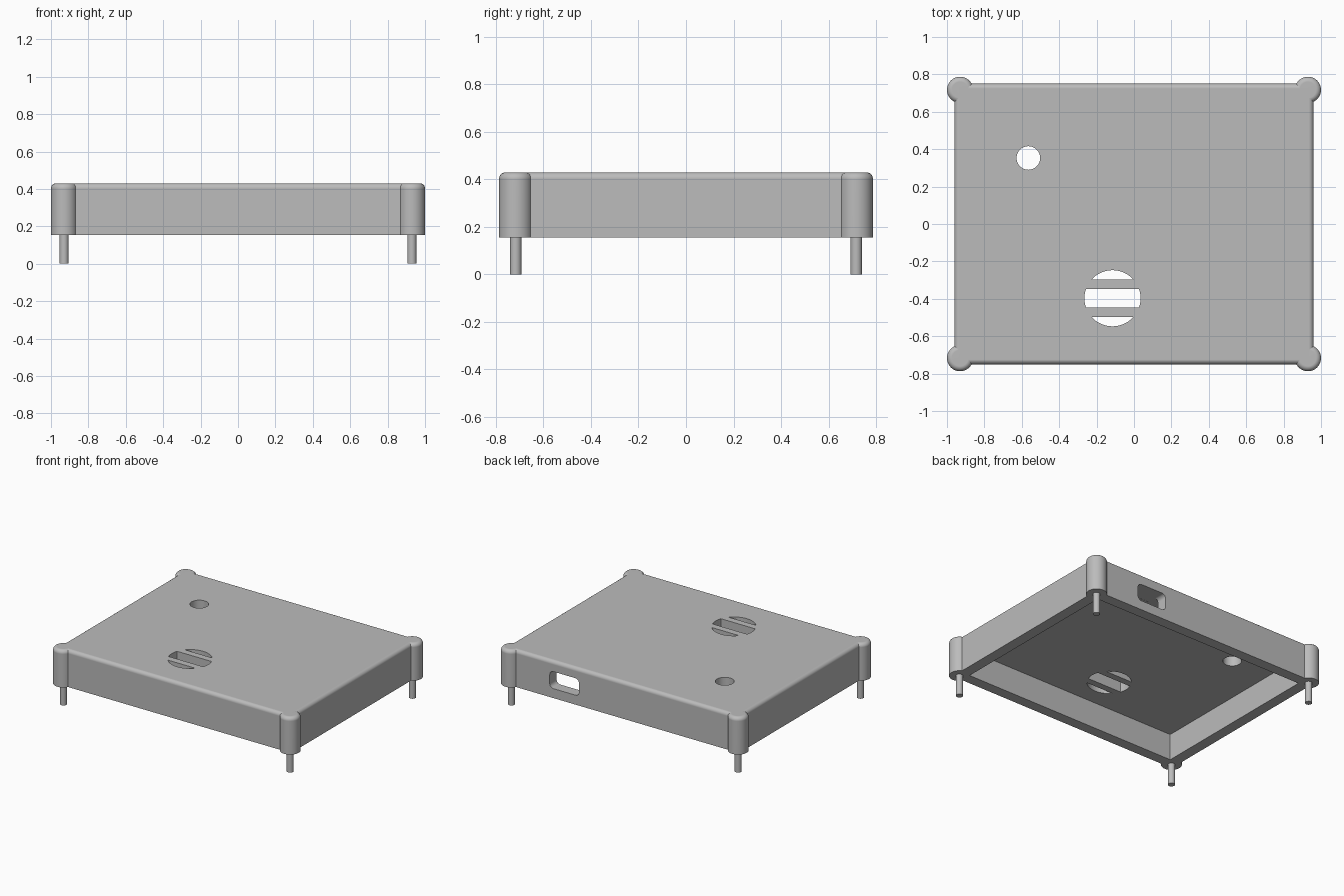
import bpy, bmesh, math
from mathutils import Vector, Matrix

if "Cube" in bpy.data.objects:
    bpy.data.objects.remove(bpy.data.objects["Cube"], do_unlink=True)

HALF_X, HALF_Y = 0.96, 0.75          # shell half sizes
POST_X, POST_Y, POST_R = 0.93, 0.717, 0.07
BASE, TOP, WALL, FILLET = 0.155, 0.43, 0.08, 0.027

grey = bpy.data.materials.new("light grey plastic")
grey.use_nodes = True
colour = (0.5, 0.5, 0.5, 1)
grey.diffuse_color = colour
grey.node_tree.nodes["Principled BSDF"].inputs["Base Color"].default_value = colour


def prism(name, points, low, high, fillet=0.0, matrix=None):
    """Extrude a flat outline from low to high, rounding the top rim."""
    bm = bmesh.new()
    face = bm.faces.new([bm.verts.new((x, y, low)) for x, y in points])
    grown = bmesh.ops.extrude_face_region(bm, geom=[face])["geom"]
    top = [v for v in grown if isinstance(v, bmesh.types.BMVert)]
    bmesh.ops.translate(bm, verts=top, vec=(0, 0, high - low))
    bmesh.ops.remove_doubles(bm, verts=bm.verts[:], dist=1e-5)
    if fillet:
        rim = [e for e in bm.edges if all(abs(v.co.z - high) < 1e-5 for v in e.verts)]
        bmesh.ops.bevel(bm, geom=rim, offset=fillet, segments=6, profile=0.5,
                        affect='EDGES', clamp_overlap=True)
    if matrix:
        bm.transform(matrix)
    bmesh.ops.recalc_face_normals(bm, faces=bm.faces[:])
    mesh = bpy.data.meshes.new(name)
    bm.to_mesh(mesh)
    bm.free()
    mesh.materials.append(grey)
    ob = bpy.data.objects.new(name, mesh)
    bpy.context.collection.objects.link(ob)
    return ob


def rect(hx, hy):
    return [(-hx, -hy), (hx, -hy), (hx, hy), (-hx, hy)]


def disc(x, y, r, n=48):
    return [(x + r * math.cos(i * math.tau / n), y + r * math.sin(i * math.tau / n))
            for i in range(n)]


def disc_slice(cx, cy, r, low, high, n=20):
    """Part of a disc lying between two heights measured from its middle."""
    a, b = math.asin(low / r), math.asin(high / r)
    angles = [a + (b - a) * i / n for i in range(n + 1)]
    side = [(r * math.cos(t), r * math.sin(t)) for t in angles]
    return [(cx + x, cy + y) for x, y in side] + [(cx - x, cy + y) for x, y in side[::-1]]


def rounded_rect(hx, hy, r, n=6):
    pts = []
    for k, (sx, sy) in enumerate([(1, 1), (-1, 1), (-1, -1), (1, -1)]):
        for i in range(n + 1):
            t = (k + i / n) * math.pi / 2
            pts.append((sx * (hx - r) + r * math.cos(t), sy * (hy - r) + r * math.sin(t)))
    return pts


def activate(ob):
    bpy.ops.object.select_all(action='DESELECT')
    ob.select_set(True)
    bpy.context.view_layer.objects.active = ob


def combine(target, other, operation):
    mod = target.modifiers.new("combine", 'BOOLEAN')
    mod.operation, mod.object, mod.solver = operation, other, 'EXACT'
    activate(target)
    bpy.ops.object.modifier_apply(modifier=mod.name)
    bpy.data.objects.remove(other, do_unlink=True)


def smooth(ob):
    activate(ob)
    bpy.ops.object.shade_smooth_by_angle(angle=math.radians(35))
    mod = ob.modifiers.new("even shading", 'WEIGHTED_NORMAL')
    mod.keep_sharp = True


corners = [(sx, sy) for sx in (-1, 1) for sy in (-1, 1)]

# Shell with a rounded corner post at each corner
shell = prism("case_shell", rect(HALF_X, HALF_Y), BASE, TOP, FILLET)
for sx, sy in corners:
    post = prism("corner_post", disc(sx * POST_X, sy * POST_Y, POST_R), BASE, TOP, FILLET)
    combine(shell, post, 'UNION')

# Hollow underside
combine(shell, prism("cavity", rect(HALF_X - WALL, HALF_Y - WALL), BASE - 0.1, TOP - WALL),
        'DIFFERENCE')

# Round button hole and barred vent in the top
combine(shell, prism("button_hole", disc(-0.565, 0.353, 0.063), 0.3, 0.5), 'DIFFERENCE')
for low, high in [(-0.15, -0.1), (-0.05, 0.05), (0.1, 0.15)]:
    vent = prism("vent_slot", disc_slice(-0.115, -0.397, 0.15, low, high), 0.3, 0.5)
    combine(shell, vent, 'DIFFERENCE')

# Rounded cable port through the back wall
placement = Matrix.Translation(Vector((0.473, HALF_Y, 0.288))) @ Matrix.Rotation(math.pi / 2, 4, 'X')
port = prism("cable_port", rounded_rect(0.12, 0.063, 0.03), -0.1, 0.15, matrix=placement)
combine(shell, port, 'DIFFERENCE')
smooth(shell)

# Thin locating pins below the posts
for sx, sy in corners:
    name = ("back" if sy > 0 else "front") + ("_left" if sx > 0 else "_right") + "_pin"
    smooth(prism(name, disc(sx * POST_X, sy * POST_Y, 0.024, 32), 0, BASE + 0.03))
